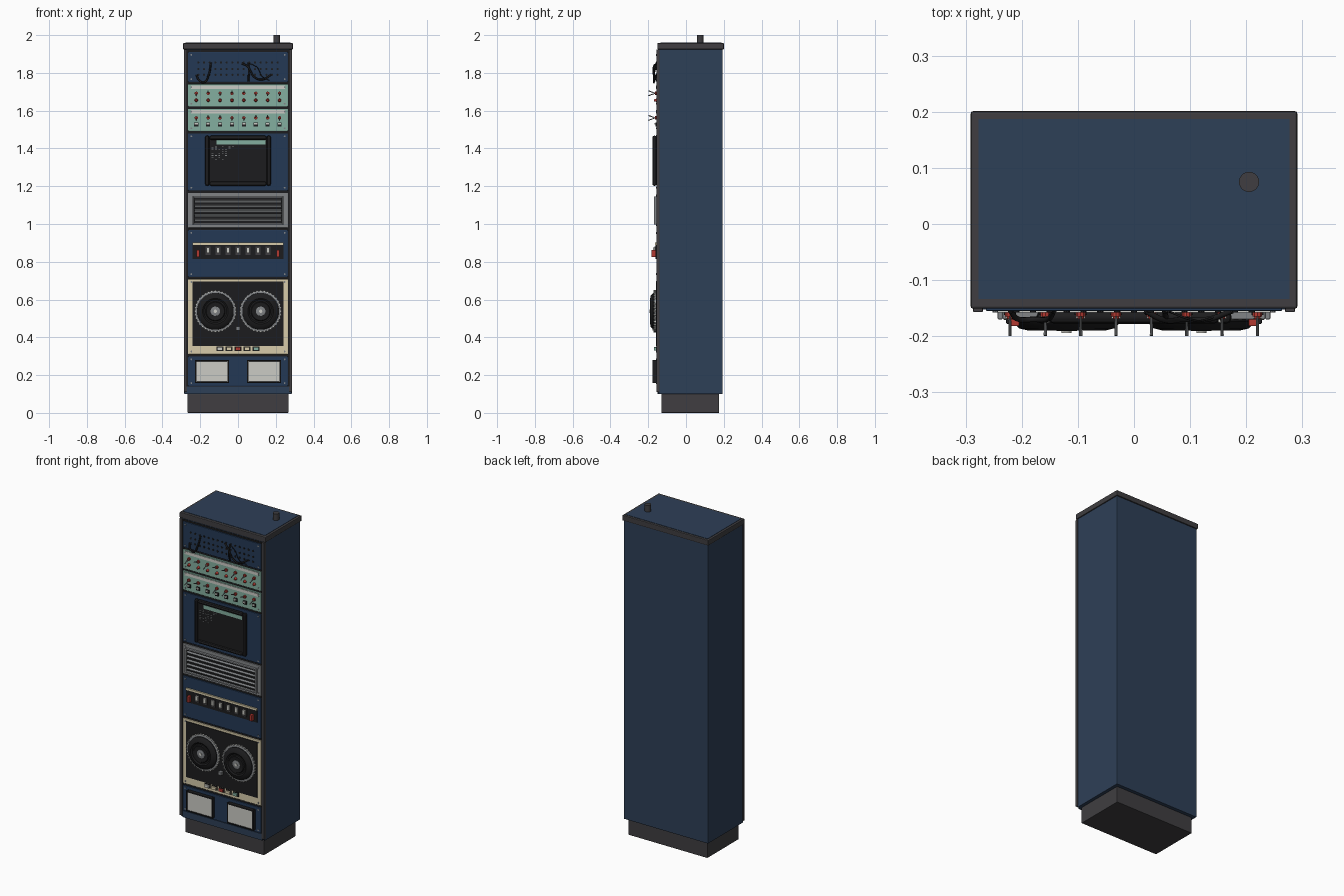
import bpy, bmesh, math, random
from mathutils import Matrix, Vector

random.seed(4)
if "Cube" in bpy.data.objects:
    bpy.data.objects.remove(bpy.data.objects["Cube"], do_unlink=True)


def material(name, r, g, b):
    m = bpy.data.materials.new(name)
    m.use_nodes = True
    m.diffuse_color = (r, g, b, 1)
    m.node_tree.nodes["Principled BSDF"].inputs["Base Color"].default_value = (r, g, b, 1)
    return m


BLUE = material("cabinet blue", .027, .05, .095)
PANEL = material("panel blue", .017, .04, .09)
CHARCOAL = material("charcoal", .05, .048, .052)
BLACK = material("black", .012, .012, .013)
GREEN = material("pale green", .23, .43, .35)
CREAM = material("cream", .68, .6, .4)
WHITE = material("off white", .6, .6, .56)
GREY = material("metal grey", .22, .23, .24)
RED = material("red", .45, .04, .03)


def finish(bm, name, mat, bevel=0, smooth=False):
    me = bpy.data.meshes.new(name)
    bmesh.ops.recalc_face_normals(bm, faces=bm.faces)
    bm.to_mesh(me)
    bm.free()
    me.materials.append(mat)
    ob = bpy.data.objects.new(name, me)
    bpy.context.collection.objects.link(ob)
    if bevel:
        mod = ob.modifiers.new("bevel", 'BEVEL')
        mod.width, mod.segments = bevel, 2
    if smooth:
        bpy.ops.object.select_all(action='DESELECT')
        ob.select_set(True)
        bpy.context.view_layer.objects.active = ob
        bpy.ops.object.shade_smooth_by_angle(angle=math.radians(35))
    return ob


def boxes(name, mat, *items, bevel=0):
    """Each item is x0, x1, y0, y1, z0, z1."""
    bm = bmesh.new()
    for x0, x1, y0, y1, z0, z1 in items:
        m = Matrix.Translation(((x0 + x1) / 2, (y0 + y1) / 2, (z0 + z1) / 2))
        bmesh.ops.create_cube(bm, size=1, matrix=m @ Matrix.Diagonal((x1 - x0, y1 - y0, z1 - z0, 1)))
    return finish(bm, name, mat, bevel)


def rods(name, mat, radius, ends, sides=12, tip=None):
    """Cylinders between pairs of points."""
    bm = bmesh.new()
    for a, b in ends:
        a, b = Vector(a), Vector(b)
        turn = (b - a).to_track_quat('Z', 'Y').to_matrix().to_4x4()
        bmesh.ops.create_cone(bm, cap_ends=True, segments=sides, radius1=radius, radius2=tip or radius,
                              depth=(b - a).length, matrix=Matrix.Translation((a + b) / 2) @ turn)
    return finish(bm, name, mat, smooth=True)


def lathe(name, mat, x, z, profile, steps=48):
    """Spin (radius, y) points about a front-facing axis."""
    bm = bmesh.new()
    vs = [bm.verts.new((x + r, y, z)) for r, y in profile]
    es = [bm.edges.new(p) for p in zip(vs, vs[1:])]
    bmesh.ops.spin(bm, geom=vs + es, cent=(x, 0, z), axis=(0, 1, 0), angle=math.tau, steps=steps)
    bmesh.ops.remove_doubles(bm, verts=bm.verts, dist=.0001)
    return finish(bm, name, mat, smooth=True)


def frame(name, mat, x0, x1, y0, y1, z0, z1, w, bevel=0):
    return boxes(name, mat, (x0, x0 + w, y0, y1, z0, z1), (x1 - w, x1, y0, y1, z0, z1),
                 (x0 + w, x1 - w, y0, y1, z0, z0 + w), (x0 + w, x1 - w, y0, y1, z1 - w, z1), bevel=bevel)


def cable(name, mat, radius, points):
    cu = bpy.data.curves.new(name, 'CURVE')
    cu.dimensions, cu.bevel_depth, cu.bevel_resolution = '3D', radius, 2
    sp = cu.splines.new('BEZIER')
    sp.bezier_points.add(len(points) - 1)
    for p, co in zip(sp.bezier_points, points):
        p.co = co
        p.handle_left_type = p.handle_right_type = 'AUTO'
    cu.materials.append(mat)
    bpy.context.collection.objects.link(bpy.data.objects.new(name, cu))


# Cabinet shell, plinth and lid
boxes("cabinet_body", BLUE, (-.285, .285, -.145, .194, .1, 1.93), bevel=.003)
boxes("plinth", CHARCOAL, (-.267, .267, -.13, .175, 0, .1), bevel=.003)
bars = [(s * .278 - .009, s * .278 + .009, -.157, -.14, .11, 1.925) for s in (-1, 1)]
boxes("front_rails", CHARCOAL, *bars, bevel=.002)
boxes("lid_rim", CHARCOAL, (-.291, .291, -.151, .201, 1.925, 1.958), bevel=.004)
boxes("lid_inset", BLUE, (-.277, .277, -.134, .187, 1.95, 1.96))
rods("lid_knob", CHARCOAL, .018, [((.205, .075, 1.95), (.205, .075, 2))], 24)

# Rack panels on a black backing
F = -.155
boxes("rack_backing", BLACK, (-.27, .27, -.148, -.14, .14, 1.92))
rack = {"patch_panel": (1.752, 1.91, PANEL), "upper_mixer": (1.622, 1.74, GREEN),
        "lower_mixer": (1.492, 1.61, GREEN), "monitor_panel": (1.177, 1.48, PANEL),
        "vent_panel": (.98, 1.165, GREY), "switch_panel": (.72, .968, PANEL),
        "tape_panel": (.31, .708, CREAM), "meter_panel": (.143, .298, PANEL)}
screws = []
for name, (z0, z1, mat) in rack.items():
    boxes(name, mat, (-.264, .264, F, -.144, z0, z1), bevel=.002)
    screws += [((x, F, z), (x, F - .003, z)) for x in (-.247, .247) for z in (z0 + .015, z1 - .015)]
rods("panel_screws", GREY, .005, screws, 8)
boxes("bottom_strip", BLUE, (-.269, .269, -.152, -.14, .1, .14))

# Patch bay sockets and hanging leads
rods("patch_sockets", BLACK, .006,
     [((-.21 + i * .03, F, z), (-.21 + i * .03, F - .003, z)) for i in range(15) for z in (1.79, 1.82, 1.855)], 10)
Y = -.17
for i, pts in enumerate([
        [(-.22, F, 1.79), (-.205, Y, 1.76), (-.18, Y, 1.75), (-.155, Y, 1.79), (-.143, F, 1.855)],
        [(.055, F, 1.855), (.057, Y, 1.81), (.055, F, 1.755)],
        [(.02, F, 1.85), (.05, Y, 1.835), (.09, Y, 1.775), (.13, Y, 1.765), (.175, F, 1.79)],
        [(.06, F, 1.85), (.1, Y, 1.83), (.13, Y, 1.78), (.165, F, 1.76)]]):
    cable("patch_lead_%d" % (i + 1), BLACK, .005 if i < 3 else .002, pts)

# Mixer label strips, toggles, lamps and rockers
columns = [-.221 + i * .063 for i in range(8)]
for k, base in enumerate((1.622, 1.492)):
    boxes("label_strip_%d" % k, WHITE, (-.25, .25, F - .003, F, base + .093, base + .111))
    z = base + .07
    rods("toggle_collars_%d" % k, RED, .009, [((x, F, z), (x, F - .01, z)) for x in columns], 10)
    tips = [random.choice((-.013, .013)) for x in columns]
    rods("toggle_levers_%d" % k, GREY, .002,
         [((x, F - .008, z), (x, -.199, z + t)) for x, t in zip(columns, tips)], 8, .003)
z = 1.655
rods("mixer_lamps", RED, .009, [((x, F, z), (x, F - .014, z)) for x in columns], 12, .005)
z = 1.527
boxes("rocker_bodies", BLACK, *[(x - .011, x + .011, F - .007, F, z - .01, z + .01) for x in columns])
boxes("rocker_caps", WHITE, *[(x - .008, x + .008, F - .013, F, z, z + .008) for x in columns])

# Monitor
frame("monitor_bezel", BLACK, -.174, .174, -.178, F, 1.202, 1.468, .022, bevel=.01)
boxes("monitor_screen", BLACK, (-.16, .16, -.168, F, 1.21, 1.455))
boxes("screen_header", GREEN, (-.115, .145, -.17, -.167, 1.422, 1.444))
text = []
for row in range(8):
    z = 1.413 - row * .01
    for x in [-.14 + c * .018 for c in range(7 - row // 2)]:
        if random.random() < .6:
            text.append((x, x + .01, -.17, -.167, z - .002, z + .001))
boxes("screen_text", GREY, *text)

# Vent with louvres
boxes("vent_opening", BLACK, (-.238, .238, F - .002, F, 1.003, 1.14))
frame("vent_frame", GREY, -.243, .243, -.17, F, .997, 1.146, .009, bevel=.002)
bm = bmesh.new()
for i in range(5):
    m = Matrix.Translation((0, -.162, 1.022 + i * .025)) @ Matrix.Rotation(.5, 4, 'X')
    bmesh.ops.create_cube(bm, size=1, matrix=m @ Matrix.Diagonal((.46, .012, .01, 1)))
finish(bm, "vent_louvres", GREY)

# Switch row
boxes("switch_plate", BLACK, (-.24, .24, F - .006, F, .816, .89))
boxes("switch_trim", CREAM, (-.24, .24, F - .009, F, .89, .901))
boxes("switch_sockets", CHARCOAL, *[(x * .053 - .013, x * .053 + .013, -.166, F, .835, .88) for x in range(-3, 4)])
boxes("switch_keys", WHITE, *[(x * .053 - .009, x * .053 + .009, -.176, F, .846, .875) for x in range(-3, 4)],
      bevel=.002)
boxes("power_switches", RED, *[(x - .008, x + .008, -.182, F, .825, .862) for x in (-.212, .212)], bevel=.002)

# Tape deck
boxes("tape_deck", BLACK, (-.24, .24, F - .004, F, .355, .695))
for side, x in (("right", -.12), ("left", .12)):
    z = .538
    lathe(side + "_reel_rim", GREY, x, z, [(.109, F), (.109, -.168), (.097, -.17), (.097, F)])
    teeth = [(x + .108 * math.cos(a), z + .108 * math.sin(a)) for a in [math.tau * i / 36 for i in range(36)]]
    rods(side + "_reel_studs", WHITE, .004, [((u, F, v), (u, -.171, v)) for u, v in teeth], 6)
    lathe(side + "_reel", BLACK, x, z, [(.099, F), (.097, -.174), (.085, -.186), (.068, -.19), (.06, -.184),
                                        (.052, -.184), (.048, -.189), (.035, -.186), (0, -.186)])
    lathe(side + "_reel_hub", GREY, x, z, [(.026, -.18), (.025, -.189), (.014, -.191), (0, -.191)], 24)
    rods(side + "_reel_spindle", WHITE, .009, [((x, -.18, z), (x, -.194, z))], 12)
boxes("tape_head", GREY, (-.011, .011, -.178, F, .436, .457), bevel=.002)
boxes("button_surrounds", BLACK, *[(x * .048 - .018, x * .048 + .018, -.16, F, .327, .352) for x in range(-2, 3)])
for i, (name, mat) in enumerate([("rewind", WHITE), ("stop", CREAM), ("record", RED), ("play", CREAM),
                                 ("forward", GREEN)]):
    x = (i - 2) * .048
    boxes(name + "_button", mat, (x - .014, x + .014, -.17, F, .331, .348), bevel=.002)

# Lower meters
for side, x in (("right", -.138), ("left", .138)):
    frame(side + "_meter_frame", BLACK, x - .09, x + .09, -.178, F, .157, .281, .008, bevel=.002)
    boxes(side + "_meter_face", WHITE, (x - .083, x + .083, -.175, F, .164, .274))
